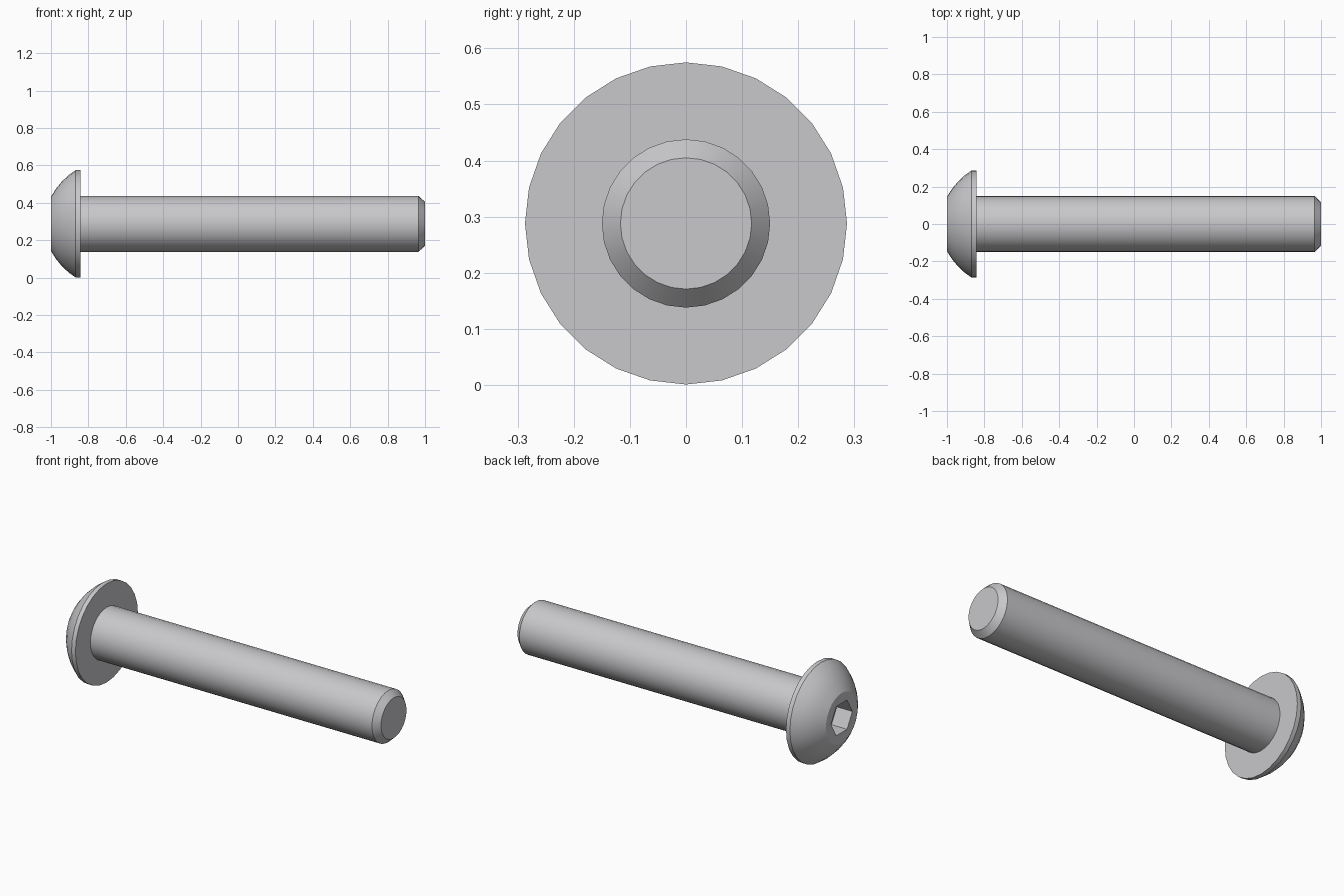
import bpy, bmesh, math

if "Cube" in bpy.data.objects:
    bpy.data.objects.remove(bpy.data.objects["Cube"])

SEG = 28          # sides of every turned part
AXIS_Z = 0.288    # height of the bolt axis
SOCKET_R = 0.098  # hex socket corner radius
SOCKET_DEPTH = 0.10

steel = bpy.data.materials.new("light_steel")
steel.diffuse_color = (0.58, 0.58, 0.60, 1)
steel.use_nodes = True
steel.node_tree.nodes["Principled BSDF"].inputs["Base Color"].default_value = steel.diffuse_color


def ring(bm, x, r, n):
    """Closed loop of vertices around the bolt axis."""
    return [bm.verts.new((x, r * math.cos(2 * math.pi * i / n),
                          AXIS_Z + r * math.sin(2 * math.pi * i / n)))
            for i in range(n)]


def skin(bm, a, b):
    """Quads between two loops of equal length."""
    n = len(a)
    for i in range(n):
        j = (i + 1) % n
        bm.faces.new((a[i], a[j], b[j], b[i]))


def lathe(bm, profile):
    rings = [ring(bm, x, r, SEG) for x, r in profile]
    for a, b in zip(rings, rings[1:]):
        skin(bm, a, b)
    return rings


def loop_edges(bm, loop):
    return [bm.edges.get((loop[i - 1], loop[i])) for i in range(len(loop))]


def finish(bm, name):
    bmesh.ops.recalc_face_normals(bm, faces=bm.faces)
    mesh = bpy.data.meshes.new(name)
    bm.to_mesh(mesh)
    bm.free()
    mesh.materials.append(steel)
    obj = bpy.data.objects.new(name, mesh)
    bpy.context.collection.objects.link(obj)
    bpy.ops.object.select_all(action='DESELECT')
    obj.select_set(True)
    bpy.context.view_layer.objects.active = obj
    bpy.ops.object.shade_smooth_by_angle(angle=math.radians(28))


# Domed head with a short straight rim and a flat underside
bm = bmesh.new()
head = lathe(bm, [(-1.0, 0.145), (-0.973, 0.188), (-0.942, 0.226),
                  (-0.907, 0.259), (-0.868, 0.287), (-0.843, 0.287),
                  (-0.843, 0.15)])
# Hex socket sunk into the flat front of the head
mouth = ring(bm, -1.0, SOCKET_R, 6)
floor = ring(bm, -1.0 + SOCKET_DEPTH, SOCKET_R, 6)
skin(bm, mouth, floor)
bm.faces.new(floor)
bmesh.ops.triangle_fill(bm, use_beauty=True, normal=(-1, 0, 0),
                        edges=loop_edges(bm, head[0]) + loop_edges(bm, mouth))
# Join the closed underside so the head is a solid
bm.faces.new(head[-1])
finish(bm, "button_head")

# Plain shaft with a chamfered tip
bm = bmesh.new()
shaft = lathe(bm, [(-0.843, 0.15), (0.965, 0.15), (1.0, 0.117)])
bm.faces.new(shaft[-1])
bm.faces.new(shaft[0])
finish(bm, "shaft")
